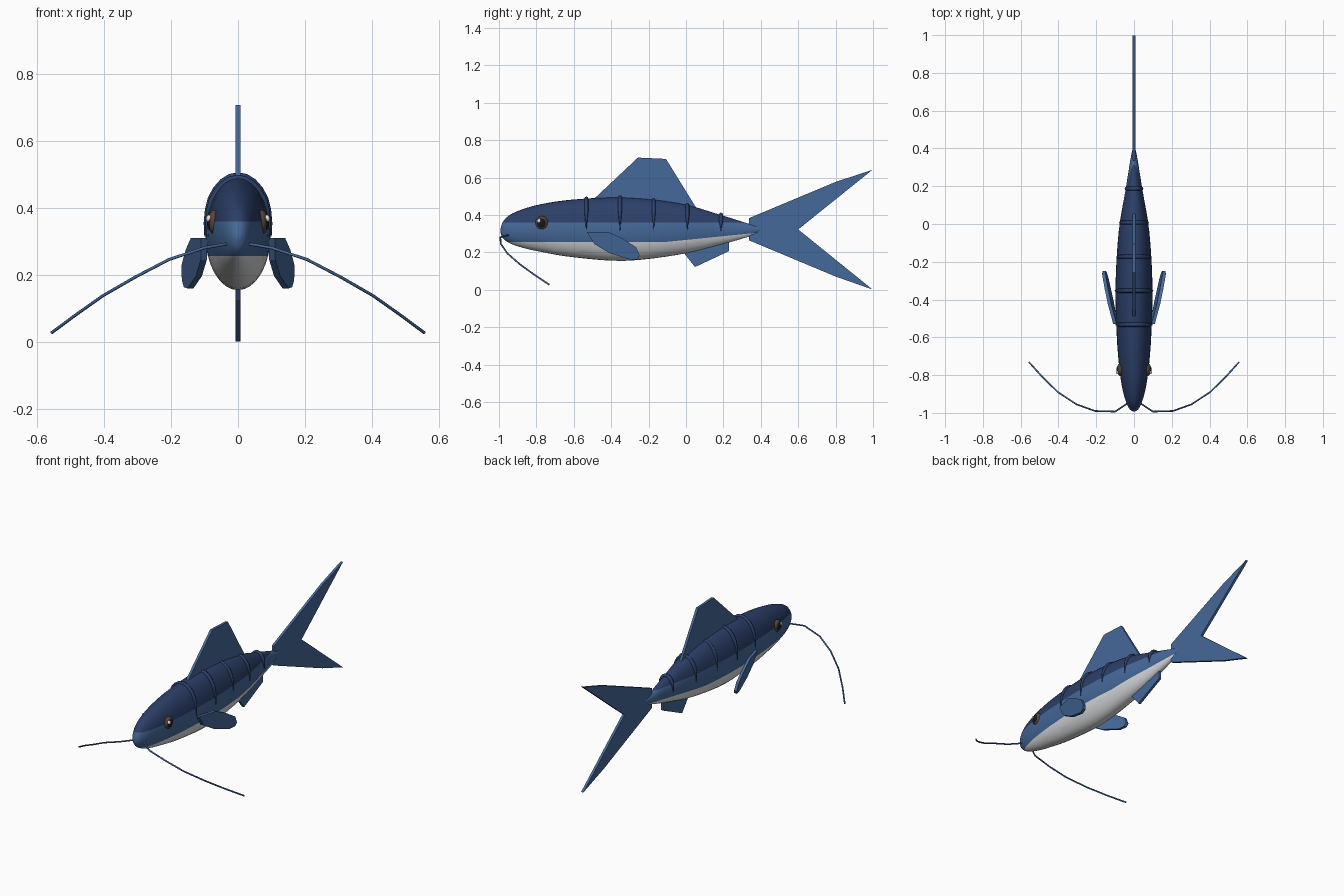
import bpy, bmesh, math
from mathutils import Vector

cube = bpy.data.objects.get("Cube")
if cube:
    bpy.data.objects.remove(cube, do_unlink=True)


def material(name, r, g, b):
    m = bpy.data.materials.new(name)
    m.use_nodes = True
    m.diffuse_color = (r, g, b, 1)
    node = next(n for n in m.node_tree.nodes if n.type == 'BSDF_PRINCIPLED')
    node.inputs["Base Color"].default_value = (r, g, b, 1)
    return m


NAVY = material("navy back", 0.025, 0.05, 0.14)
BLUE = material("mid blue", 0.06, 0.14, 0.32)
PALE = material("pale belly", 0.72, 0.73, 0.74)
BROWN = material("brown eye", 0.10, 0.06, 0.04)
BLACK = material("black pupil", 0.01, 0.01, 0.012)
WHITE = material("white glint", 0.9, 0.9, 0.9)


def finish(name, bm, mats, smooth=None):
    bmesh.ops.recalc_face_normals(bm, faces=bm.faces[:])
    me = bpy.data.meshes.new(name)
    bm.to_mesh(me)
    bm.free()
    for m in mats:
        me.materials.append(m)
    ob = bpy.data.objects.new(name, me)
    bpy.context.collection.objects.link(ob)
    if smooth:
        bpy.ops.object.select_all(action='DESELECT')
        ob.select_set(True)
        bpy.context.view_layer.objects.active = ob
        bpy.ops.object.shade_smooth_by_angle(angle=math.radians(smooth))
    return ob


# Body stations: y, top z, bottom z, half width
STATIONS = [
    (-0.992, 0.325, 0.305, 0.008), (-0.978, 0.365, 0.275, 0.025),
    (-0.94, 0.402, 0.248, 0.043), (-0.87, 0.432, 0.224, 0.062),
    (-0.77, 0.459, 0.202, 0.077), (-0.6, 0.483, 0.174, 0.091),
    (-0.33, 0.494, 0.155, 0.098), (-0.04, 0.464, 0.188, 0.081),
    (0.18, 0.402, 0.24, 0.045), (0.34, 0.352, 0.286, 0.019),
    (0.41, 0.332, 0.318, 0.005)]


def spline(a, b, c, d, t):
    return [0.5 * (2*q + (r-p)*t + (2*p-5*q+4*r-s)*t*t + (3*q-p-3*r+s)*t**3)
            for p, q, r, s in zip(a, b, c, d)]


def smooth_stations(steps=4):
    out, last = [], len(STATIONS) - 1
    for i in range(last):
        four = [STATIONS[min(max(i + k, 0), last)] for k in (-1, 0, 1, 2)]
        out += [spline(*four, s / steps) for s in range(steps)]
    return out + [STATIONS[-1]]


def section(y):
    """Middle height, half height and half width of the body at y."""
    for a, b in zip(STATIONS, STATIONS[1:]):
        if a[0] <= y <= b[0]:
            t = (y - a[0]) / (b[0] - a[0])
            _, top, low, w = [p + (q - p) * t for p, q in zip(a, b)]
            return (top + low) / 2, (top - low) / 2, w


# Body loft, cut along the colour borders
bm = bmesh.new()
N = 32
rings = []
for y, top, low, w in smooth_stations():
    rings.append([bm.verts.new((w * math.cos(2*math.pi*k/N), y,
                                (top+low)/2 + (top-low)/2 * math.sin(2*math.pi*k/N)))
                  for k in range(N)])
for a, b in zip(rings, rings[1:]):
    for k in range(N):
        bm.faces.new((a[k], a[(k+1) % N], b[(k+1) % N], b[k]))
bm.faces.new(rings[0])
bm.faces.new(rings[-1])
SLOPE = 0.1
for co, no in (((0, 0, 0.36), (0, 0, 1)), ((0, 0, 0.257), (0, 0, 1)),
               ((0, -0.1, 0.257), (0, -SLOPE, 1))):
    bmesh.ops.bisect_plane(bm, geom=bm.verts[:] + bm.edges[:] + bm.faces[:],
                           plane_co=co, plane_no=no, dist=1e-5)
for f in bm.faces:
    c = f.calc_center_median()
    belly = 0.257 + SLOPE * max(0, c.y + 0.1)
    f.material_index = 0 if c.z > 0.36 else 2 if c.z < belly else 1
finish("body", bm, (NAVY, BLUE, PALE), 40)


# Flat fins in the middle plane
def plate(name, outline, thick, place):
    """Outline of (y, z) points made solid; place(y, z) gives x."""
    bm = bmesh.new()
    sides = [[bm.verts.new((place(y, z) + s * thick / 2, y, z)) for y, z in outline]
             for s in (-1, 1)]
    for s in sides:
        bm.faces.new(s)
    n = len(outline)
    for k in range(n):
        bm.faces.new((sides[0][k], sides[0][(k+1) % n], sides[1][(k+1) % n], sides[1][k]))
    return finish(name, bm, (BLUE,))


def middle(y, z):
    return 0


plate("dorsal_fin", [(-0.52, 0.46), (-0.257, 0.707), (-0.107, 0.70),
                     (0.06, 0.43), (0, 0.38), (-0.45, 0.4)], 0.015, middle)
plate("anal_fin", [(-0.03, 0.22), (0.048, 0.122), (0.23, 0.207),
                   (0.23, 0.28), (0, 0.28)], 0.015, middle)
plate("tail_fin", [(0.336, 0.383), (0.8, 0.577), (0.997, 0.642), (0.6, 0.323),
                   (0.997, 0.002), (0.8, 0.071), (0.336, 0.265)], 0.015, middle)


# Tube along a path, thickness set per point
def tube(name, points, radii, depth, mat):
    cu = bpy.data.curves.new(name, 'CURVE')
    cu.dimensions = '3D'
    cu.bevel_depth = depth
    cu.bevel_resolution = 2
    cu.use_fill_caps = True
    sp = cu.splines.new('POLY')
    sp.points.add(len(points) - 1)
    for p, co, r in zip(sp.points, points, radii):
        p.co = (*co, 1)
        p.radius = r
    cu.materials.append(mat)
    ob = bpy.data.objects.new(name, cu)
    bpy.context.collection.objects.link(ob)


# Raised bands over the back, narrowing to a point low on each side
for i in range(5):
    y = -0.533 + 0.18 * i
    mid, h, w = section(y)
    M = 14
    low = math.asin(max(-0.9, (0.315 - mid) / h))
    angles = [low + (math.pi - 2 * low) * k / M for k in range(M + 1)]
    path = [((w + 0.002) * math.cos(a), y, mid + (h + 0.002) * math.sin(a)) for a in angles]
    tube(f"back_band_{i + 1}", path,
         [min(1, 0.1 + 0.3 * min(k, M - k)) for k in range(M + 1)], 0.011, NAVY)

WHISKER = [(0.02, -0.94, 0.295), (0.1, -0.993, 0.281), (0.206, -0.99, 0.246),
           (0.304, -0.955, 0.195), (0.403, -0.89, 0.138), (0.485, -0.81, 0.08),
           (0.555, -0.732, 0.028)]
PECTORAL = [(-0.53, 0.31), (-0.416, 0.31), (-0.34, 0.275), (-0.267, 0.228),
            (-0.248, 0.185), (-0.258, 0.164), (-0.295, 0.16), (-0.41, 0.197),
            (-0.49, 0.245)]


def ball(name, centre, size, mat):
    bm = bmesh.new()
    bmesh.ops.create_uvsphere(bm, u_segments=20, v_segments=12, radius=1)
    for v in bm.verts:
        v.co = Vector(centre) + Vector([a * b for a, b in zip(v.co, size)])
    finish(name, bm, (mat,), 60)


# Paired parts
for side, s in (("left", 1), ("right", -1)):
    plate(f"{side}_pectoral_fin", PECTORAL, 0.018,
          lambda y, z: s * (0.1 + 0.27 * (y + 0.5) + 0.15 * (z - 0.25)))
    tube(f"{side}_whisker", [(s * x, y, z) for x, y, z in WHISKER],
         [1] * len(WHISKER), 0.0045, BLUE)
    ball(f"{side}_eye", (s * 0.07, -0.77, 0.358), (0.02, 0.035, 0.036), BROWN)
    ball(f"{side}_pupil", (s * 0.08, -0.772, 0.358), (0.013, 0.025, 0.026), BLACK)
    ball(f"{side}_glint", (s * 0.086, -0.785, 0.368), (0.009, 0.01, 0.011), WHITE)
